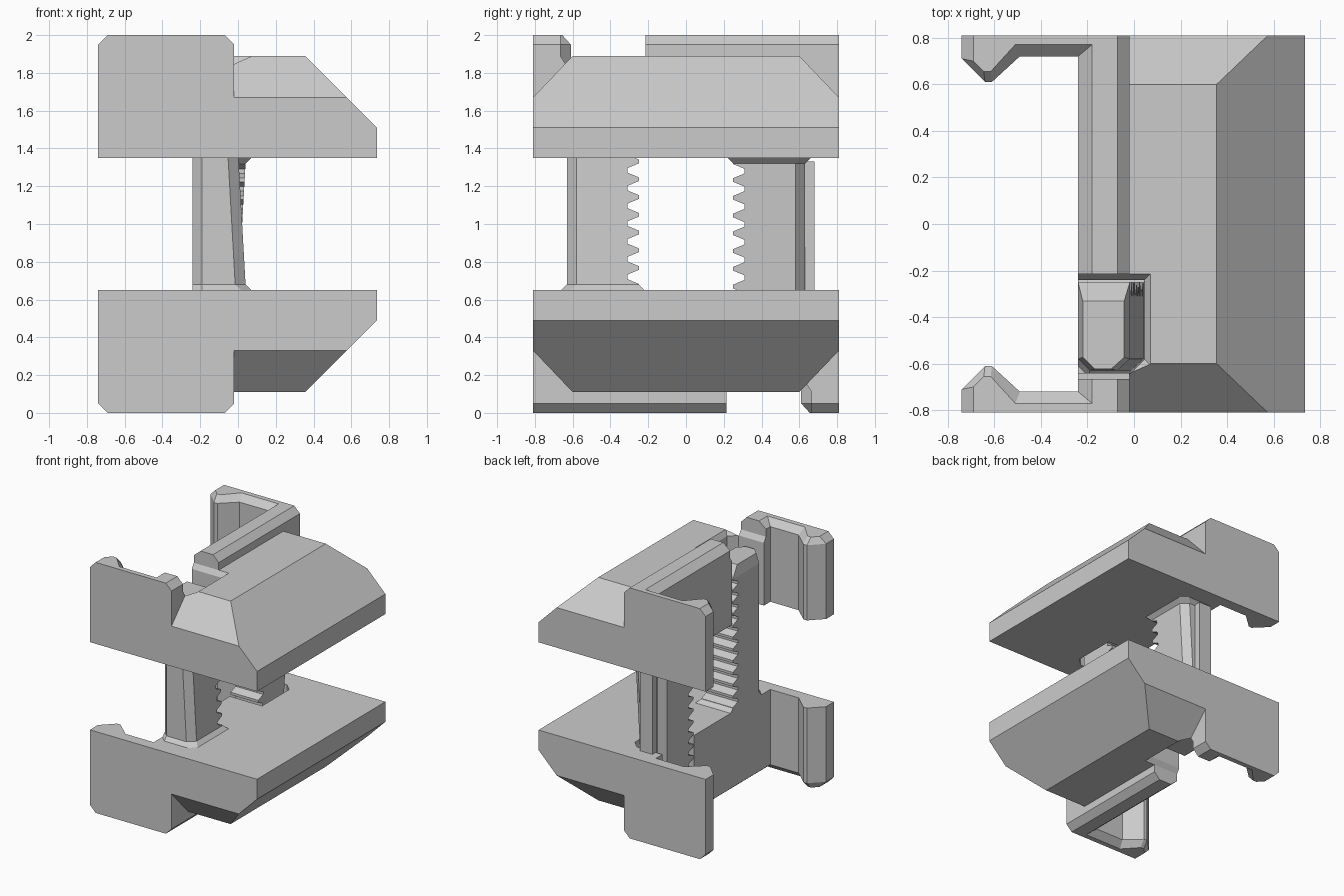
import bpy, bmesh
from mathutils import Matrix

cube = bpy.data.objects.get("Cube")
if cube:
    bpy.data.objects.remove(cube, do_unlink=True)

grey = bpy.data.materials.new("light grey")
grey.use_nodes = True
colour = (0.6, 0.6, 0.6, 1)
grey.diffuse_color = colour
grey.node_tree.nodes["Principled BSDF"].inputs["Base Color"].default_value = colour


def finish(name, bm):
    bmesh.ops.recalc_face_normals(bm, faces=bm.faces)
    mesh = bpy.data.meshes.new(name)
    bm.to_mesh(mesh)
    bm.free()
    mesh.materials.append(grey)
    obj = bpy.data.objects.new(name, mesh)
    bpy.context.collection.objects.link(obj)
    return obj


def loft(name, rings):
    """Skin a stack of matching closed rings and cap both ends."""
    bm = bmesh.new()
    rows = [[bm.verts.new(p) for p in ring] for ring in rings]
    n = len(rows[0])
    for a, b in zip(rows, rows[1:]):
        for i in range(n):
            j = (i + 1) % n
            bm.faces.new((a[i], a[j], b[j], b[i]))
    bm.faces.new(rows[0])
    bm.faces.new(rows[-1])
    return finish(name, bm)


def at_z(points, z):
    return [(x, y, z) for x, y in points]


def combine(obj, other, operation):
    """Bake a boolean into obj and remove the other object."""
    mod = obj.modifiers.new("combine", "BOOLEAN")
    mod.operation, mod.solver, mod.object = operation, "EXACT", other
    bpy.context.view_layer.update()
    graph = bpy.context.evaluated_depsgraph_get()
    mesh = bpy.data.meshes.new_from_object(obj.evaluated_get(graph))
    obj.modifiers.clear()
    obj.data = mesh
    bpy.data.objects.remove(other, do_unlink=True)


def mirrored(half):
    return half + [(x, -y) for x, y in reversed(half)]


# C-shaped clip frame with hooked ends and a chamfered outer rim
outline = mirrored([(-.02, .81), (-.74, .81), (-.74, .71), (-.64, .61),
                    (-.61, .61), (-.49, .72), (-.24, .72)])
rim = mirrored([(-.07, .81), (-.69, .81), (-.69, .70), (-.645, .655),
                (-.615, .655), (-.51, .77), (-.18, .77)])
jaw = loft("lower_jaw", [at_z(rim, 0), at_z(outline, .05), at_z(outline, .65)])

# Chamfered jaw block
bm = bmesh.new()
for side in (-1, 1):
    for x, y, z in [(-.1, .81, .65), (.735, .81, .65), (.735, .81, .49),
                    (.575, .81, .33), (-.1, .81, .33), (.355, .6, .11), (-.1, .6, .11)]:
        bm.verts.new((x, side * y, z))
bmesh.ops.convex_hull(bm, input=bm.verts)
bmesh.ops.dissolve_limit(bm, angle_limit=0.01, verts=bm.verts, edges=bm.edges)
combine(jaw, finish("jaw_block", bm), "UNION")


# Slot that receives the opposite post, flared at its outer mouth
def slot(grow):
    x, lo, hi = .045 + grow, .24 - grow, .64 + grow
    return [(-.4, lo), (x, lo), (x, hi - .06), (x - .06, hi), (-.4, hi)]


combine(jaw, loft("slot_cutter", [at_z(slot(.025), -.1), at_z(slot(.025), .11),
                                  at_z(slot(0), .15), at_z(slot(0), .8)]), "DIFFERENCE")


# Tapered post with two chamfered corners and a flared foot
def section(z, grow=0, shrink=0):
    left = -.24 + shrink * .25
    right = .04 - .056 * (z - .68) + grow - shrink * .25
    back, front = -.63 - grow + shrink * .1, -.25 + grow - shrink
    return at_z([(left, front), (left, back + .05), (left + .05, back),
                 (right - .055, back), (right, back + .05), (right, front)], z)


post = loft("lower_post", [section(.5, .03), section(.65, .03), section(.68),
                           section(1.71), section(1.79, shrink=.08)])

# Rack teeth cut along the inner face
pitch = .094
zigzag = [(-.1, .7)]
for i in range(11):
    z = .72 + i * pitch
    zigzag += [(-.25, z - .037), (-.31, z - .012), (-.31, z + .012), (-.25, z + .037)]
zigzag.append((-.1, 1.7))
zigzag[0] = (-.1, .68)
combine(post, loft("teeth_cutter", [[(x, y, z) for y, z in zigzag] for x in (-.5, .3)]),
        "DIFFERENCE")

# Upper half is the lower half turned over
turn = Matrix.Translation((0, 0, 2)) @ Matrix.Rotation(3.14159265, 4, "X")
for part in (jaw, post):
    twin = part.copy()
    twin.data = part.data.copy()
    twin.name = part.name.replace("lower", "upper")
    twin.data.transform(turn)
    bpy.context.collection.objects.link(twin)

# Raised rib down the back of the upper post
rib = [(-.18, .6), (-.07, .6), (-.07, .68), (-.18, .68)]
loft("post_rib", [at_z(rib, .55), at_z(rib, 1.33)])
